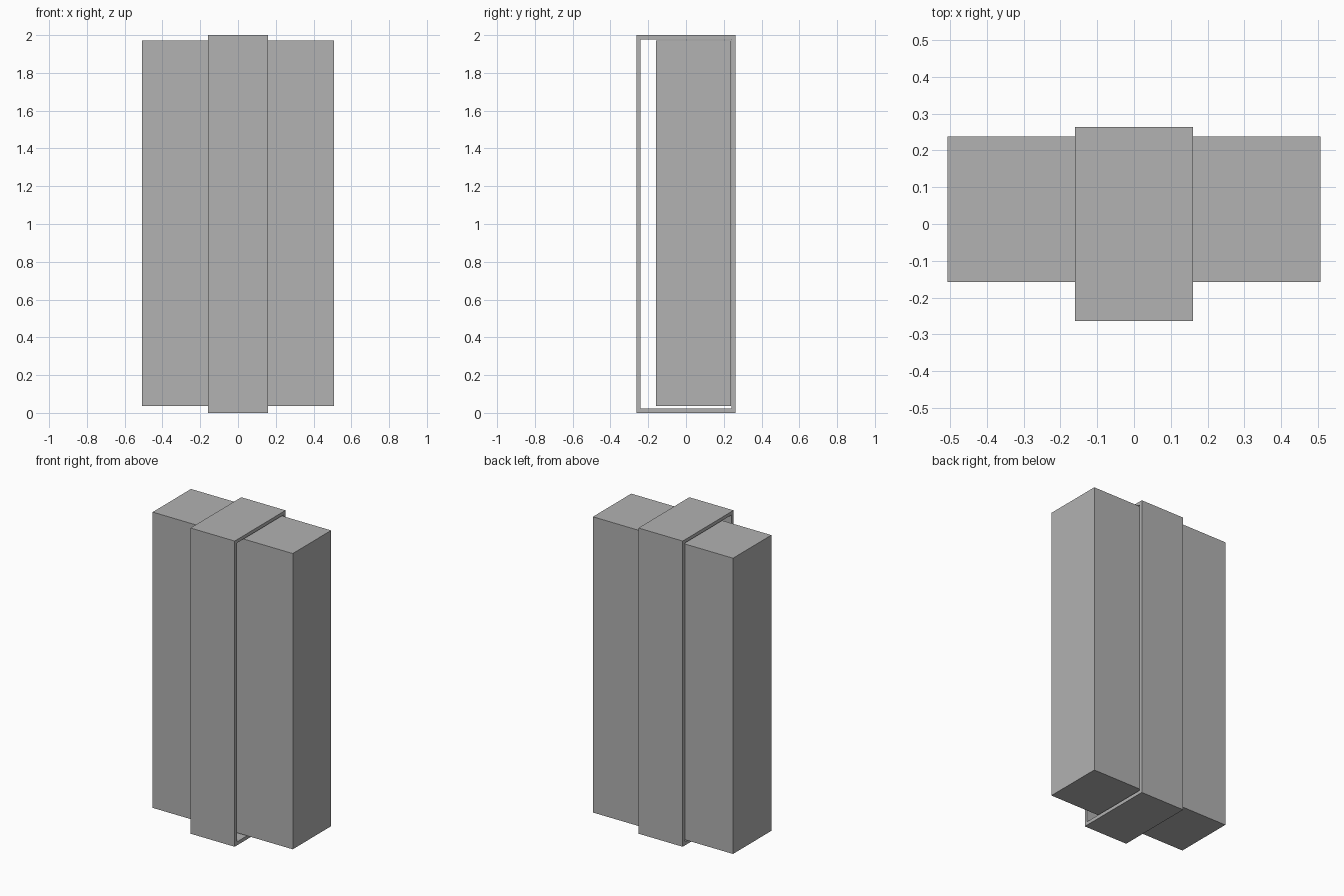
import bpy
import bmesh

if "Cube" in bpy.data.objects:
    bpy.data.objects.remove(bpy.data.objects["Cube"], do_unlink=True)

grey = bpy.data.materials.new("plain grey")
grey.use_nodes = True
colour = (0.445, 0.445, 0.445, 1)
grey.diffuse_color = colour
grey.node_tree.nodes["Principled BSDF"].inputs["Base Color"].default_value = colour


def add_object(name, bm):
    bmesh.ops.recalc_face_normals(bm, faces=bm.faces)
    mesh = bpy.data.meshes.new(name)
    bm.to_mesh(mesh)
    bm.free()
    mesh.materials.append(grey)
    obj = bpy.data.objects.new(name, mesh)
    bpy.context.collection.objects.link(obj)
    return obj


def rectangle(y0, y1, z0, z1):
    return [(y0, z0), (y1, z0), (y1, z1), (y0, z1)]


# Inner block, running right through the sleeve and resting near its back
block_half = 0.507
bm = bmesh.new()
loops = [[bm.verts.new((x, y, z)) for y, z in rectangle(-0.158, 0.238, 0.036, 1.971)]
         for x in (-block_half, block_half)]
for loop in loops:
    bm.faces.new(loop)
for i in range(4):
    j = (i + 1) % 4
    bm.faces.new((loops[0][i], loops[0][j], loops[1][j], loops[1][i]))
add_object("inner_block", bm)

# Thin sleeve, open at both sides
sleeve_half = 0.16
outer = rectangle(-0.263, 0.263, 0, 2)
inner = rectangle(-0.241, 0.241, 0.023, 1.978)
bm = bmesh.new()
rings = [[bm.verts.new((x, y, z)) for y, z in profile]
         for x, profile in ((-sleeve_half, outer), (sleeve_half, outer),
                            (sleeve_half, inner), (-sleeve_half, inner))]
for k in range(4):
    a, b = rings[k], rings[(k + 1) % 4]
    for i in range(4):
        j = (i + 1) % 4
        bm.faces.new((a[i], a[j], b[j], b[i]))
add_object("sleeve", bm)
